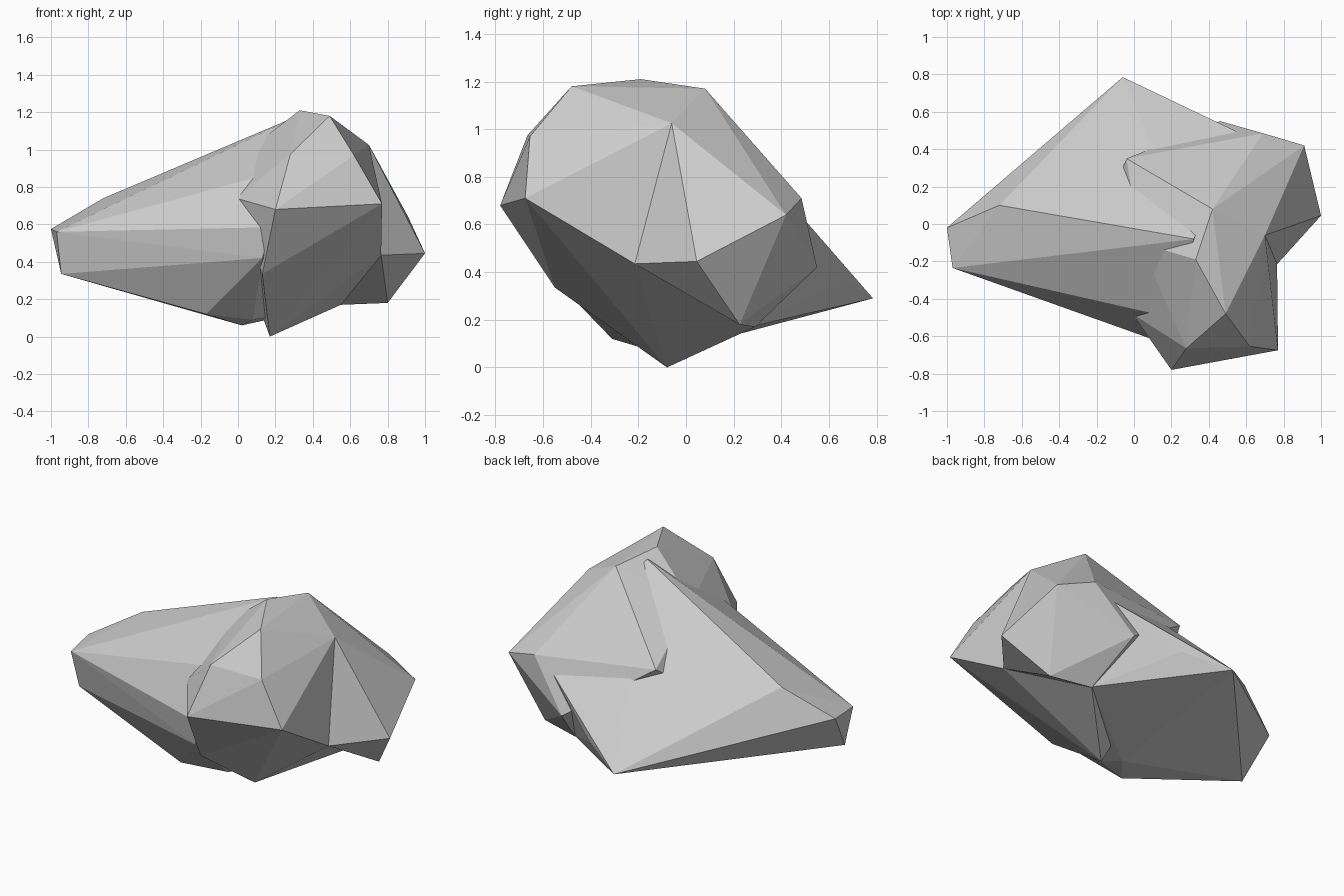
import bpy, bmesh


def rock(name, corners):
    """Faceted boulder: convex hull around its corner points."""
    bm = bmesh.new()
    for c in corners:
        bm.verts.new(c)
    res = bmesh.ops.convex_hull(bm, input=bm.verts)
    loose = [g for g in set(res["geom_interior"] + res["geom_unused"])
             if isinstance(g, bmesh.types.BMVert)]
    bmesh.ops.delete(bm, geom=loose, context='VERTS')
    bmesh.ops.recalc_face_normals(bm, faces=bm.faces)
    mesh = bpy.data.meshes.new(name)
    bm.to_mesh(mesh)
    bm.free()
    obj = bpy.data.objects.new(name, mesh)
    bpy.context.collection.objects.link(obj)
    return obj


# Long wedge-shaped boulder leaning in from the left
rock("wedge_boulder", [
    (-1.00, -.02, .575), (-.97, -.235, .56), (-.945, -.19, .335),
    (-.72, .10, .74), (-.15, -.015, .93), (-.06, .785, .29),
    (.20, .65, .37), (.58, .48, .64), (.32, -.08, 1.18),
    (.20, -.50, .88), (.18, -.645, .585), (.13, -.60, .42),
    (-.17, -.31, .12), (.02, -.08, .06), (.08, -.21, .09),
    (.55, .29, .175)])

# Corners along the valley where the two right-hand boulders meet
valley = [(.70, -.06, 1.025), (.765, -.215, .435), (.55, .29, .17),
          (.42, .08, 1.17), (-.04, .35, .76), (-.08, .25, .69)]

# Upright boulder at the front right
rock("front_boulder", valley + [
    (.33, -.19, 1.21), (.49, -.48, 1.18), (.28, -.665, .975),
    (.62, -.655, .97), (.77, -.675, .71), (.20, -.78, .68),
    (.17, -.08, 0), (.13, -.55, .335),
    (-.01, -.48, .74), (.03, -.10, .98)])

# Boulder at the back right
rock("back_boulder", valley + [
    (1.00, .045, .445), (.91, .42, .64), (.69, .485, .71),
    (.46, .55, .42), (.80, .225, .18)])
